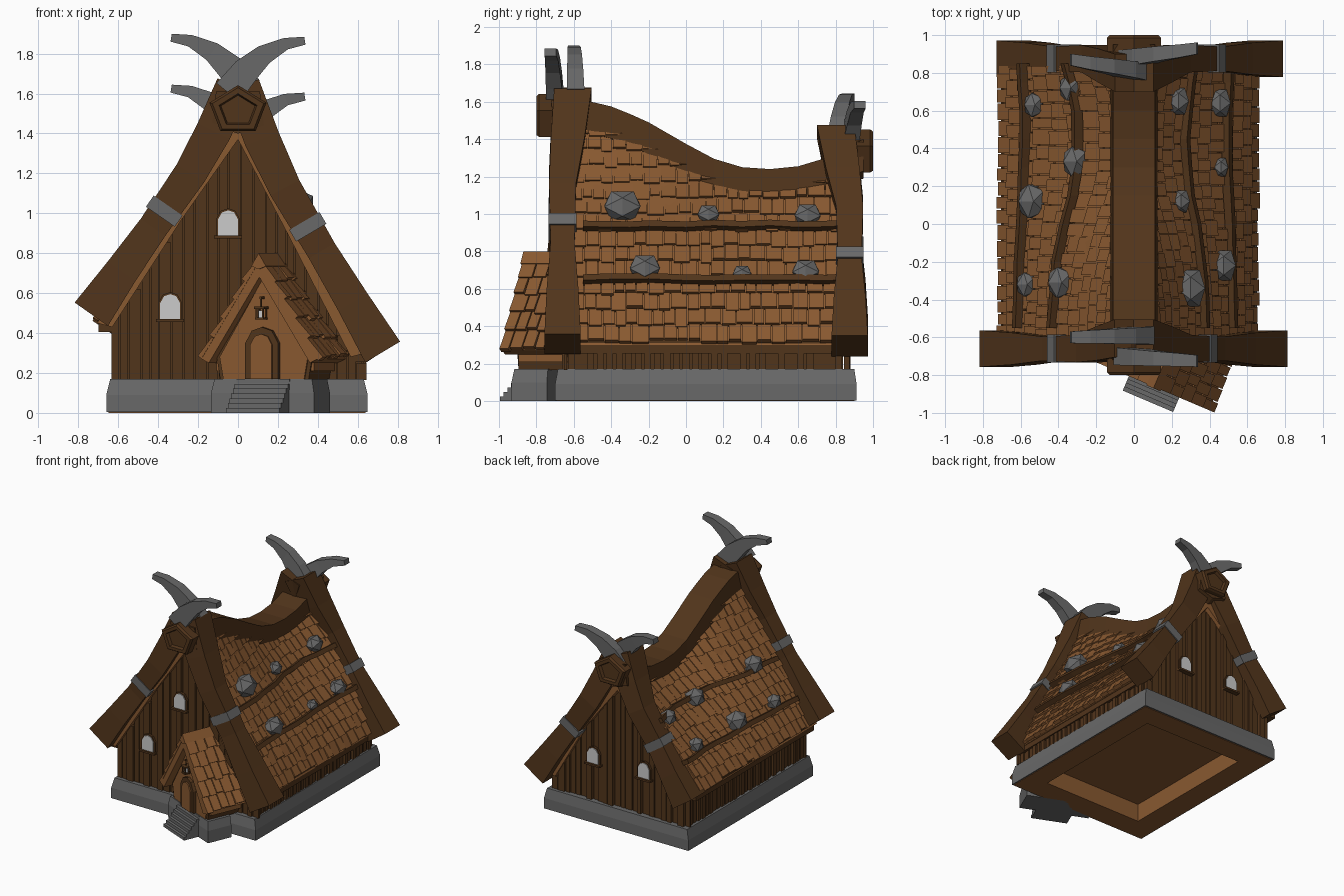
import bpy, bmesh, math, random
from mathutils import Vector, Matrix

if "Cube" in bpy.data.objects:
    bpy.data.objects.remove(bpy.data.objects["Cube"])

random.seed(4)
I = Matrix()


def material(name, r, g, b):
    m = bpy.data.materials.new(name)
    m.diffuse_color = (r, g, b, 1)
    m.use_nodes = True
    m.node_tree.nodes["Principled BSDF"].inputs["Base Color"].default_value = m.diffuse_color
    return m


DARK = material("dark_wood", .083, .035, .011)
LIGHT = material("light_wood", .25, .1, .03)
STONE = material("stone", .14, .14, .14)
PALE = material("window_pale", .6, .6, .6)


def part(name, mat, lofts, M=I):
    """Each loft is a list of equal-length rings, bridged and capped."""
    bm = bmesh.new()
    for rings in lofts:
        vs = [[bm.verts.new(M @ Vector(p)) for p in r] for r in rings]
        n = len(vs[0])
        for a, b in zip(vs, vs[1:]):
            for i in range(n):
                j = (i + 1) % n
                bm.faces.new((a[i], a[j], b[j], b[i]))
        bm.faces.new(vs[0])
        bm.faces.new(vs[-1])
    bmesh.ops.recalc_face_normals(bm, faces=bm.faces)
    me = bpy.data.meshes.new(name)
    bm.to_mesh(me)
    bm.free()
    me.materials.append(mat)
    ob = bpy.data.objects.new(name, me)
    bpy.context.collection.objects.link(ob)
    return ob


def prism(pts, y0, y1):
    return [[(x, y, z) for x, z in pts] for y in (y0, y1)]


def box(x0, x1, y0, y1, z0, z1):
    return prism([(x0, z0), (x1, z0), (x1, z1), (x0, z1)], y0, y1)


def rect(x0, x1, y0, y1, z):
    return [(x0, y0, z), (x1, y0, z), (x1, y1, z), (x0, y1, z)]


# sagging roof line and the two roof surfaces, hollow above and fuller at the eave
SAG = [(-.8, 1.5), (-.55, 1.5), (-.4, 1.465), (-.3, 1.425), (-.2, 1.38), (0, 1.265), (.15, 1.185), (.3, 1.14),
       (.45, 1.13), (.6, 1.145), (.75, 1.19), (.9, 1.27), (1, 1.31)]
YS = [-.69] + [y for y, z in SAG[1:-2]] + [.89]
EAVE = {1: (.64, .30), -1: (.705, .45)}


def ridge(y):
    for (a, za), (b, zb) in zip(SAG, SAG[1:]):
        if y <= b:
            return za + (zb - za) * (y - a) / (b - a)
    return SAG[-1][1]


def roof(side, z, y):
    ex, ez = EAVE[side]
    u = (z - ez) / (ridge(y) - ez)
    bend = max(0, u * (1 - u)) * (.3 * (1 - u) - .5 * (ridge(y) - 1.1))
    return Vector((side * (ex - (ex - .09) * u + bend), y, z))


def roof_z(x, y):
    s = 1 if x > 0 else -1
    lo, hi = EAVE[s][1] - .1, ridge(y)
    for _ in range(20):
        m = (lo + hi) / 2
        lo, hi = (m, hi) if abs(roof(s, m, y).x) > abs(x) else (lo, m)
    return lo


def shingles(name, S, n, top, y0, y1, z0, pitch, M=I):
    out, z = [], z0
    while z < z0 + 1.3:
        y = y0
        while y < y1 - .01:
            w = min(random.uniform(.055, .095), y1 - y)
            zb, zt = z + random.uniform(-.018, .006), min(z + pitch, top(y + w / 2) + .02)
            if zt - zb > .03:
                lift = random.uniform(.024, .034)
                out.append([[S(zb, v), S(zb, v) + n * lift, S(zt, v) + n * .012, S(zt, v)]
                            for v in (y + .003, y + w - .003)])
            y += w
        z += pitch
    part(name, LIGHT, out, M)


# stone foundation with recessed wooden underside
part("foundation", STONE, [[rect(-.52, .52, -.57, .78, .16), rect(-.52, .52, -.57, .78, .004),
     rect(-.66, .65, -.70, .912, .004), rect(-.66, .65, -.70, .912, .09), rect(-.64, .63, -.685, .9, .17)]])
part("base_underside", LIGHT, [[rect(-.46, .46, -.5, .71, .15), rect(-.46, .46, -.5, .71, 0),
     rect(-.65, .64, -.69, .90, 0), rect(-.63, .62, -.68, .89, .165)]])

# wall core and vertical planks
part("wall_core", DARK, [[[(-.61, y, .16), (.61, y, .16), (.61, y, .3), (.3, y, roof_z(.3, y) - .04),
     (0, y, ridge(y) - .05), (-.3, y, roof_z(-.3, y) - .04), (-.61, y, .48)] for y in [-.63] + YS[1:-1] + [.84]]])
planks = []
for y, s in ((-.635, -1), (.845, 1)):
    x = -.635
    while x < .6:
        w = random.uniform(.04, .065)
        h = min(roof_z(x, y), roof_z(x + w, y)) - random.uniform(.06, .12)
        planks.append(box(x, x + w - .006, y, y + s * random.uniform(.01, .035), .165, max(h, .25)))
        x += w
for s, h in ((1, .3), (-1, .45)):
    for i in range(29):
        y = -.63 + i * .051
        planks.append(box(s * .6, s * random.uniform(.615, .63), y, y + .036, .165, h))
part("wall_planks", DARK, planks)

for s, label in ((1, "right"), (-1, "left")):
    ex, ez = EAVE[s]
    # roof boards under the shingles, showing as the gable trim
    rings = []
    for y in YS:
        a, b = roof(s, ez, y), roof(s, .5 * (ez + ridge(y)), y)
        rings.append([(0, y, ridge(y)), (s * .09, y, ridge(y)), b, a, (a.x - s * .075, y, ez - .02),
                      (b.x - s * .1, y, b.z - .01), (0, y, ridge(y) - .13)])
    part(label + "_roof_boards", LIGHT, [rings])
    part(label + "_eave_beam", DARK, [box(s * (ex - .07), s * (ex - .005), -.66, .87, ez - .045, ez + .02)])
    n = Vector((s * .87, 0, .49))
    shingles(label + "_shingles", lambda z, y: roof(s, z, y), n, ridge, -.61, .84, ez + .02, .085)
    # purlins running along the slope
    rails = []
    for z in ((.635, .92) if s > 0 else (.67, .95)):
        rings = []
        for y in YS[1:-1] + [.85]:
            p = roof(s, z + random.uniform(-.006, .006), y)
            u = Vector((-s * .49, 0, .87)) * .018
            rings.append([p - u, p - u + n * .06, p + u + n * .06, p + u])
        rails.append(rings)
    part(label + "_purlins", DARK, rails)

# faceted rocks sitting on the roof: x, y, size
ROCKS = [(.3, -.34, .108), (.25, .12, .065), (.235, .65, .078), (.475, -.22, .09), (.46, .3, .055), (.455, .64, .08),
         (-.53, .63, .07), (-.34, .72, .075), (-.31, .33, .09), (-.54, .12, .1), (-.57, -.32, .07), (-.39, -.31, .09)]
for x, y, r in ROCKS:
    s = math.copysign(1, x)
    bpy.ops.mesh.primitive_ico_sphere_add(subdivisions=1, radius=r, rotation=(0, s * 1.05, 0),
                                          location=(x, y, roof_z(x - s * .03, y) + .005))
    ob = bpy.context.object
    ob.name = "roof_rock"
    ob.scale = (.88, 1.05, .82)
    ob.data.materials.append(STONE)

# ridge beam with pentagon end caps
part("ridge_beam", DARK, [[[(-.13, y, z - .06), (-.11, y, z + .11), (.11, y, z + .11), (.13, y, z - .06), (0, y, z - .1)]
     for y in [-.72] + YS[1:-1] + [.9, .95] for z in [ridge(y)]]])


def penta(y, r, cz):
    return [(r * math.sin(i * math.tau / 5), y, cz + r * .85 * math.cos(i * math.tau / 5)) for i in range(5)]


for s, yo, yi, cz, label in ((-1, -.8, -.6, 1.515, "front"), (1, 1, .85, 1.325, "back")):
    part(label + "_ridge_cap", DARK, [[penta(yi, .15, cz), penta(yo - s * .015, .15, cz), penta(yo, .135, cz),
         penta(yo, .1, cz), penta(yo - s * .025, .09, cz)]])

# curved gable beams with metal clamps
PATH = [(.02, 1.66, .09), (.12, 1.39, .09), (.235, 1.14, .082), (.42, .82, .075), (.575, .56, .085), (.725, .305, .102)]
DEPTH = [.1, .09, .072, .064, .085, .097]


def gable_beam(label, side, top, ex, ez, ymid, ytop, t):
    pts = [Vector((side * x * ex / .72, top - (1.66 - z) * (top - ez) / 1.36)) for x, z, w in PATH]
    rings = []
    for i, p in enumerate(pts):
        d = (pts[min(i + 1, 5)] - pts[max(i - 1, 0)]).normalized()
        o, y, h = Vector((-d.y, d.x)) * PATH[i][2], ymid + (ytop - ymid) * max(0, 1 - i / 2), DEPTH[i]
        a, b = p - o, p + o
        rings.append([(a.x, y - h, a.y), (b.x, y - h, b.y), (b.x, y + h, b.y), (a.x, y + h, a.y)])
    part(label + "_gable_beam", DARK, [rings])
    c, d = pts[2].lerp(pts[3], t), (pts[3] - pts[2]).normalized()
    M = Matrix.Translation((c.x, ymid, c.y)) @ Matrix.Rotation(math.atan2(d.x, d.y), 4, 'Y')
    part(label + "_clamp", STONE, [box(-.088, .088, -.074, .074, -.034, .034)], M)


gable_beam("front_right", 1, 1.64, .72, .30, -.66, -.605, .62)
gable_beam("front_left", -1, 1.64, .73, .49, -.66, -.605, .7)
gable_beam("back_right", 1, 1.44, .70, .29, .875, .80, .93)
gable_beam("back_left", -1, 1.44, .64, .40, .875, .80, .98)

# crossed stone horns
HORN = [(.05, -.26, .075), (-.04, -.15, .068), (-.13, -.07, .05), (-.24, -.015, .03), (-.335, 0, .02)]


def horn(label, s, top, y0, y1):
    rings = []
    for i, (x, z, w) in enumerate(HORN):
        j, k = min(i + 1, 4), max(i - 1, 0)
        d = Vector((HORN[j][0] - HORN[k][0], HORN[j][1] - HORN[k][1])).normalized()
        o, y, h = Vector((d.y, -d.x)) * w, y0 + (y1 - y0) * i / 4, .047 - .004 * i
        rings.append([(-s * (x + o.x), y - h, top + z + o.y), (-s * (x + o.x), y + h, top + z + o.y),
                      (-s * (x - o.x), y + h, top + z - o.y), (-s * (x - o.x), y - h, top + z - o.y)])
    part(label + "_horn", STONE, [rings])


horn("front_left", -1, 1.88, -.59, -.6)
horn("front_right", 1, 1.865, -.7, -.725)
horn("back_left", -1, 1.625, .80, .87)
horn("back_right", 1, 1.585, .87, .93)


def arch(cx, w, z0, z1, grow=0):
    w, z1 = w + grow, z1 + grow
    return [(cx - w, z0), (cx + w, z0), (cx + w, z1 - w * .9), (cx + w * .6, z1 - w * .2), (cx, z1),
            (cx - w * .6, z1 - w * .2), (cx - w, z1 - w * .9)]


# windows with frame and sill
for x, z, y, s in ((-.05, .89, -.66, -1), (-.34, .47, -.66, -1), (.22, .48, .87, 1), (-.24, .48, .87, 1)):
    part("window_frame", DARK, [prism(arch(x, .05, z - .01, z + .125, .01), y, y + s * .018),
                                box(x - .07, x + .07, y, y + s * .04, z - .015, z)])
    part("window_pane", PALE, [prism(arch(x, .05, z, z + .125), y, y + s * .024)])

# angled entrance porch, built in its own frame
P = Matrix.Translation((.105, -.865, 0)) @ Matrix.Rotation(math.radians(-23), 4, 'Z')
part("porch_foundation", STONE, [[rect(-.28, .28, .045, .25, 0), rect(-.28, .28, .045, .25, .1),
                                  rect(-.265, .265, .055, .25, .17)]], P)
part("porch_steps", STONE, [box(-.145, .145, -.08 + .022 * i, .1, 0, .17 * (i + 1) / 7) for i in range(7)], P)
part("porch_walls", DARK, [prism([(-.24, .165), (.24, .165), (.26, .28), (0, .71), (-.26, .28)], .07, .4)], P)
part("porch_front_panel", LIGHT, [prism([(-.22, .17), (.22, .17), (.24, .28), (0, .68), (-.24, .28)], .06, .08),
                                  box(-.265, .265, .08, .36, .21, .27)], P)
for s, label in ((1, "right"), (-1, "left")):
    part(label + "_porch_roof_boards", LIGHT,
         [prism([(0, .76), (s * .315, .27), (s * .275, .25), (0, .68)], .005, .46)], P)
    shingles(label + "_porch_shingles", lambda z, y: Vector((s * .315 * (.76 - z) / .49, y, z)),
             Vector((s * .84, 0, .54)), lambda y: .76, 0, .46, .275, .098, P)
part("porch_ridge", LIGHT, [prism([(-.04, .735), (0, .80), (.04, .735), (0, .72)], -.005, .46)], P)

# arched door and hanging lantern
part("door_frame", DARK, [prism(arch(0, .09, .17, .43), .035, .07)], P)
part("door", LIGHT, [prism(arch(0, .058, .17, .395), .025, .07)], P)
part("lantern", DARK, [box(-.028, .028, .0, .056, .52, .532), box(-.024, .024, .004, .052, .468, .478),
     box(-.006, .006, .02, .07, .57, .582), box(-.004, .004, .024, .032, .53, .575)]
     + [box(x - .004, x + .004, y, y + .008, .475, .525) for x in (-.018, .018) for y in (.008, .042)], P)
part("lantern_glow", PALE, [box(-.011, .011, .018, .04, .478, .512)], P)
